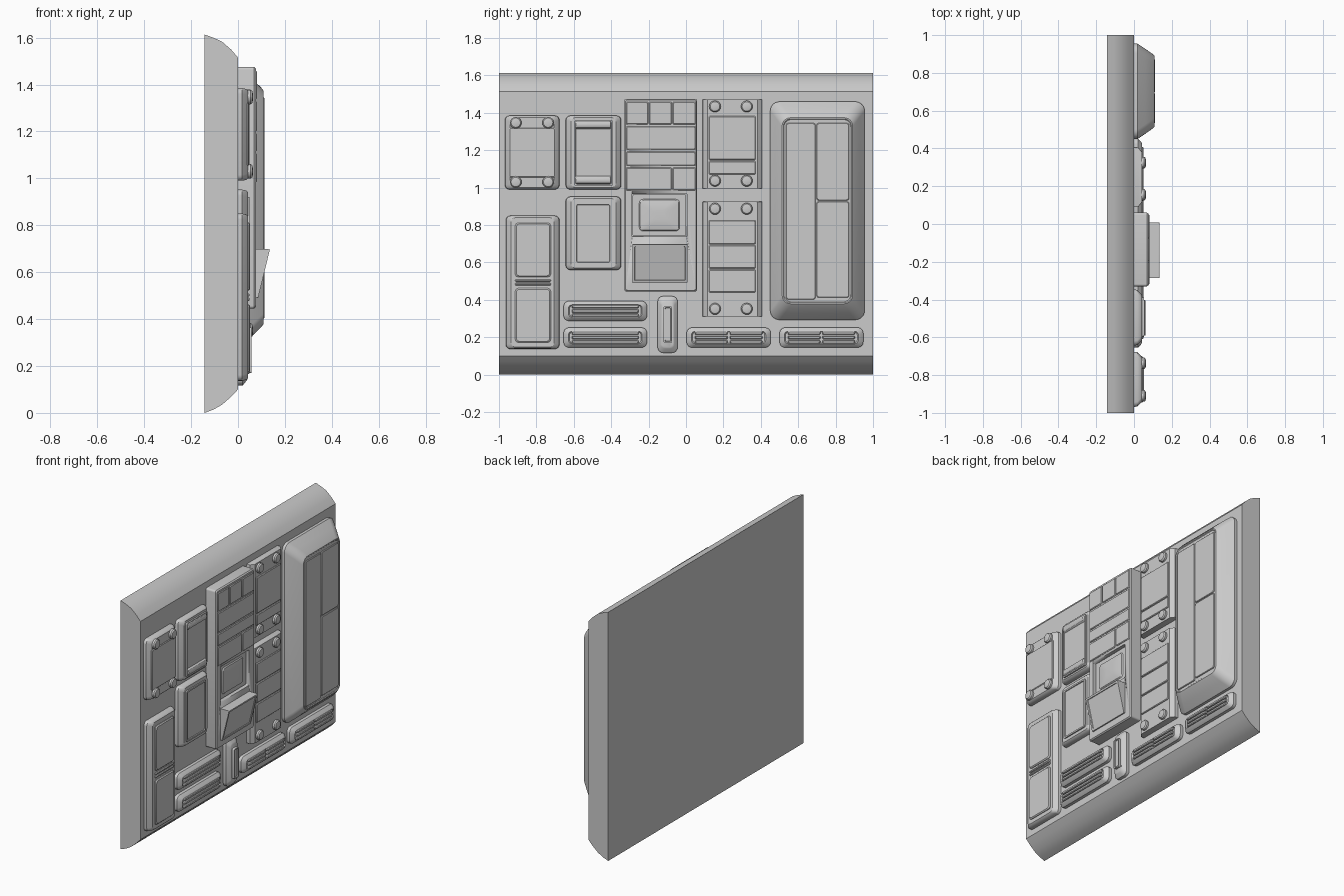
import bpy, bmesh, math
from mathutils import Vector


def finish(name, bm, angle=30):
    bmesh.ops.recalc_face_normals(bm, faces=bm.faces)
    me = bpy.data.meshes.new(name)
    bm.to_mesh(me)
    bm.free()
    ob = bpy.data.objects.new(name, me)
    bpy.context.collection.objects.link(ob)
    bpy.ops.object.select_all(action='DESELECT')
    ob.select_set(True)
    bpy.context.view_layer.objects.active = ob
    bpy.ops.object.shade_smooth_by_angle(angle=math.radians(angle))
    return ob


def loft(name, y0, y1, z0, z1, rings, seg=4):
    """Stack rounded rectangles; each ring is (x, inset_y, inset_z, corner_radius)."""
    bm = bmesh.new()
    prev = None
    for x, iy, iz, r in rings:
        ya, yb, za, zb = y0 + iy, y1 - iy, z0 + iz, z1 - iz
        r = min(r, (yb - ya) / 2.01, (zb - za) / 2.01)
        loop = []
        for k, (cy, cz) in enumerate(((yb - r, zb - r), (ya + r, zb - r),
                                      (ya + r, za + r), (yb - r, za + r))):
            for i in range(seg + 1):
                a = (k + i / seg) * math.pi / 2
                loop.append(bm.verts.new((x, cy + r * math.cos(a), cz + r * math.sin(a))))
        if prev:
            for i in range(len(loop)):
                j = (i + 1) % len(loop)
                bm.faces.new((prev[i], prev[j], loop[j], loop[i]))
        else:
            bm.faces.new(loop[::-1])
        prev = loop
    bm.faces.new(prev)
    return finish(name, bm)


def extrude_profile(name, pts, y0, y1):
    """Extrude an (x, z) outline along y."""
    bm = bmesh.new()
    f = bm.faces.new([bm.verts.new((x, y0, z)) for x, z in pts])
    new = bmesh.ops.extrude_face_region(bm, geom=[f])['geom']
    bmesh.ops.translate(bm, vec=Vector((0, y1 - y0, 0)),
                        verts=[v for v in new if isinstance(v, bmesh.types.BMVert)])
    return finish(name, bm)


def tile(name, y0, y1, z0, z1, x0, x1, bevel=0.004, r=0.005):
    return loft(name, y0, y1, z0, z1,
                [(x0, 0, 0, r), (x1 - bevel, 0, 0, r), (x1, bevel, bevel, r)], 2)


def housing(name, y0, y1, z0, z1, r=0.025):
    """Low cover with sloping sides."""
    return loft(name, y0, y1, z0, z1, [(-0.01, 0, 0, r), (0.018, 0.004, 0, r),
                                       (0.036, 0.022, 0.004, r), (0.042, 0.03, 0.01, r)])


def bolts(name, ys, zs, x=0.042):
    for y in ys:
        for z in zs:
            loft(name, y - 0.031, y + 0.031, z - 0.031, z + 0.031,
                 [(x - 0.02, 0, 0, 1), (x + 0.012, 0, 0, 1),
                  (x + 0.019, 0.006, 0.006, 1), (x + 0.021, 0.014, 0.014, 1)], 5)


# Back slab with rounded top and bottom edges
extrude_profile("wall_slab", [(-0.142, 0), (-0.105, 0.014), (-0.068, 0.035), (-0.03, 0.068), (0, 0.1),
                              (0, 1.515), (-0.03, 1.55), (-0.068, 1.583), (-0.105, 1.6),
                              (-0.142, 1.613)], -1, 1)

# Bolted cover, upper left
housing("left_bolted_cover", -0.97, -0.675, 0.99, 1.385)
tile("left_cover_plate", -0.945, -0.70, 1.055, 1.32, 0.03, 0.047)
bolts("left_cover_bolt", (-0.91, -0.737), (1.03, 1.347))

# Cover with two rollers
housing("roller_cover", -0.645, -0.345, 0.99, 1.385)
loft("roller_bezel", -0.598, -0.39, 1.01, 1.36,
     [(0.03, 0, 0, 0.01), (0.052, 0, 0, 0.01), (0.052, 0.008, 0.008, 0.008), (0.046, 0.01, 0.01, 0.008)])
for z in (1.04, 1.337):
    loft("roller", -0.593, -0.4, z - 0.023, z + 0.023,
         [(0.03, 0, 0, 0.006), (0.045, 0, 0, 0.006), (0.056, 0.002, 0.007, 0.006), (0.06, 0.004, 0.016, 0.006)])

# Plain inset cover
housing("plain_cover", -0.645, -0.345, 0.56, 0.952)
loft("plain_cover_panel", -0.595, -0.397, 0.59, 0.92,
     [(0.03, 0, 0, 0.01), (0.05, 0, 0, 0.01), (0.05, 0.01, 0.01, 0.008), (0.045, 0.012, 0.012, 0.008)])

# Tall double cover, lower left
housing("tall_cover", -0.965, -0.675, 0.137, 0.85)
for z0, z1 in ((0.172, 0.462), (0.522, 0.812)):
    tile("tall_cover_panel", -0.913, -0.723, z0, z1, 0.03, 0.052, 0.006, 0.015)
for z in (0.484, 0.503):
    tile("tall_cover_strip", -0.913, -0.723, z - 0.007, z + 0.007, 0.03, 0.05)

# Centre column with a screen recess
column = loft("centre_column", -0.33, 0.06, 0.445, 1.475,
              [(-0.01, 0, 0, 0.012), (0.068, 0, 0, 0.012), (0.076, 0.006, 0.006, 0.012)])
cutter = loft("recess_cutter", -0.29, 0.006, 0.738, 0.968,
              [(0.045, 0, 0, 0.006), (0.12, 0, 0, 0.006)])
cutter.hide_render = True
cutter.hide_set(True)
cut = column.modifiers.new("recess", 'BOOLEAN')
cut.operation = 'DIFFERENCE'
cut.solver = 'EXACT'
cut.object = cutter
loft("screen", -0.285, 0.001, 0.743, 0.963,
     [(0.035, 0, 0, 0.006), (0.058, 0, 0, 0.006), (0.058, 0.035, 0.025, 0.02),
      (0.064, 0.04, 0.03, 0.02), (0.070, 0.075, 0.055, 0.02), (0.072, 0.11, 0.085, 0.015)])

# Column tiles: each row is z range and the y break points
for z0, z1, ys in ((1.338, 1.458, (-0.323, -0.2, -0.074, 0.054)),
                   (1.203, 1.328, (-0.323, 0.054)),
                   (1.117, 1.192, (-0.323, 0.054)),
                   (0.985, 1.107, (-0.323, -0.074, 0.054))):
    for a, b in zip(ys, ys[1:]):
        tile("column_tile", a + 0.003, b - 0.003, z0, z1, 0.06, 0.082)

# Tilted control wedge with raised rim
extrude_profile("control_wedge", [(0.06, 0.492), (0.08, 0.492), (0.130, 0.698), (0.06, 0.698)], -0.287, 0.008)
rim = loft("wedge_rim", -0.287, 0.008, -0.106, 0.106,
           [(0, 0, 0, 0.004), (0.006, 0, 0, 0.004), (0.006, 0.012, 0.012, 0.004), (0.002, 0.014, 0.014, 0.004)])
rim.location = (0.105, 0, 0.595)
rim.rotation_euler = (0, math.atan2(0.05, 0.206), 0)

# Two bolted equipment boxes right of the column
for z0, z1, cuts in ((0.995, 1.472, (1.068, 1.145, 1.385)),
                     (0.31, 0.925, (0.437, 0.565, 0.695, 0.828))):
    loft("equipment_box", 0.088, 0.408, z0, z1,
         [(-0.01, 0, 0, 0.004), (0.022, 0.002, 0, 0.004), (0.042, 0.027, 0, 0.004)])
    for a, b in zip(cuts, cuts[1:]):
        tile("equipment_panel", 0.122, 0.372, a + 0.003, b - 0.003, 0.03, 0.05)
    bolts("equipment_bolt", (0.155, 0.325), (z0 + 0.042, z1 - 0.038))

# Large domed hatch on the right with seamed face
loft("large_hatch", 0.45, 0.955, 0.293, 1.46,
     [(-0.01, 0, 0, 0.05), (0.018, 0, 0, 0.05), (0.06, 0.028, 0.035, 0.05),
      (0.1, 0.056, 0.074, 0.05), (0.109, 0.064, 0.086, 0.045),
      (0.109, 0.07, 0.092, 0.04), (0.105, 0.074, 0.096, 0.04)], 6)
for y0, y1, z0, z1 in ((0.535, 0.692, 0.402, 1.345),
                       (0.698, 0.872, 0.412, 0.925),
                       (0.698, 0.872, 0.932, 1.345)):
    tile("hatch_panel", y0, y1, z0, z1, 0.09, 0.112, 0.003, 0.01)

# Slatted vents along the bottom
for y0, y1, z0, split in ((-0.655, -0.208, 0.287, False), (-0.655, -0.208, 0.145, False),
                          (0.003, 0.453, 0.145, True), (0.5, 0.948, 0.145, True)):
    loft("vent_housing", y0, y1, z0, z0 + 0.107,
         [(-0.01, 0, 0, 0.03), (0.02, 0, 0, 0.03), (0.038, 0.018, 0.014, 0.025),
          (0.042, 0.026, 0.02, 0.02), (0.034, 0.032, 0.024, 0.018)])
    mid = (y0 + y1) / 2
    spans = [(y0 + 0.045, mid - 0.006), (mid + 0.006, y1 - 0.045)] if split else [(y0 + 0.045, y1 - 0.045)]
    for a, b in spans:
        for i in range(3):
            z = z0 + 0.0305 + i * 0.0235
            tile("vent_slat", a, b, z - 0.009, z + 0.009, 0.02, 0.05, 0.004)

# Upright handle below the column
loft("handle_housing", -0.152, -0.045, 0.117, 0.42,
     [(-0.01, 0, 0, 0.03), (0.02, 0, 0, 0.03), (0.038, 0.016, 0.022, 0.025), (0.042, 0.022, 0.03, 0.02)])
loft("handle_bar", -0.12, -0.074, 0.17, 0.365,
     [(0.03, 0, 0, 0.008), (0.058, 0, 0, 0.008), (0.058, 0.007, 0.007, 0.006), (0.052, 0.009, 0.009, 0.006)])
